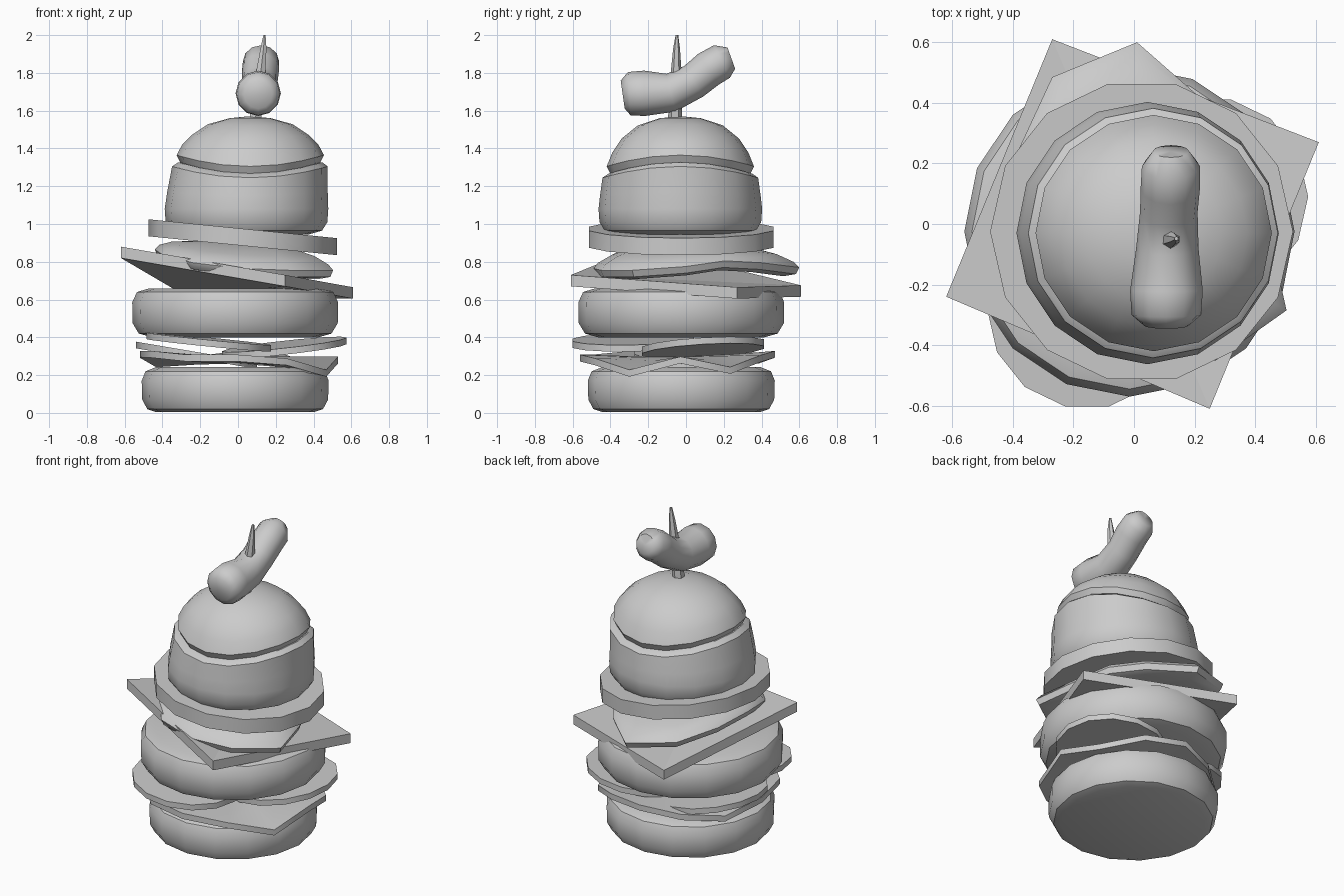
import bpy, bmesh, math
from mathutils import Vector, Matrix

if "Cube" in bpy.data.objects:
    bpy.data.objects.remove(bpy.data.objects["Cube"])


def finish(name, bm, angle=40):
    bmesh.ops.recalc_face_normals(bm, faces=bm.faces)
    me = bpy.data.meshes.new(name)
    bm.to_mesh(me)
    bm.free()
    ob = bpy.data.objects.new(name, me)
    bpy.context.collection.objects.link(ob)
    bpy.ops.object.select_all(action='DESELECT')
    ob.select_set(True)
    bpy.context.view_layer.objects.active = ob
    if angle:
        bpy.ops.object.shade_smooth_by_angle(angle=math.radians(angle))
    return ob


def loft(name, rings, angle=40):
    """Skin a list of equal-length point rings and close both ends."""
    bm = bmesh.new()
    vs = [[bm.verts.new(p) for p in r] for r in rings]
    n = len(vs[0])
    for a, b in zip(vs, vs[1:]):
        for i in range(n):
            j = (i + 1) % n
            bm.faces.new((a[i], a[j], b[j], b[i]))
    for end in (vs[0], vs[-1]):
        c = bm.verts.new(sum((v.co for v in end), Vector()) / n)
        for i in range(n):
            bm.faces.new((end[i], end[(i + 1) % n], c))
    return finish(name, bm, angle)


def turned(name, cx, cy, profile, n=16, wave=0, angle=40):
    """Lathe (radius, z, wave weight, x shift) rings about a vertical axis."""
    rings = []
    for r, z, *rest in profile:
        w, sx = (list(rest) + [0, 0])[:2]
        rings.append([Vector((cx + sx + r * math.cos(t), cy + r * math.sin(t),
                              z + w * wave * math.cos(2 * t)))
                      for t in (math.tau * i / n for i in range(n))])
    return loft(name, rings, angle)


def slice_disc(name, loc, r, thick, slope_x, slope_y, n=14):
    """Thin round slice, sheared so it leans on its neighbours."""
    rings = []
    for dz in (-thick / 2, thick / 2):
        rings.append([Vector((loc[0] + r * math.cos(t), loc[1] + r * math.sin(t),
                              loc[2] + dz + r * (slope_x * math.cos(t) + slope_y * math.sin(t))))
                      for t in (math.tau * i / n for i in range(n))])
    return loft(name, rings)


def sheet(name, cx, cy, cz, radii, heights, levels):
    """Irregular draped slab; levels are (radius scale, droop scale, z offset)."""
    n = len(radii)
    rings = [[Vector((cx + s * r * math.cos(math.tau * i / n),
                      cy + s * r * math.sin(math.tau * i / n),
                      cz + d * (h - cz) + dz))
              for i, (r, h) in enumerate(zip(radii, heights))]
             for s, d, dz in levels]
    return loft(name, rings, 50)


# bottom bun and patty
turned("bottom_bun", -.015, -.025,
       [(.42, .005), (.465, .02), (.492, .07), (.495, .17), (.475, .22), (.42, .242)])
turned("patty", -.015, -.025,
       [(.44, .40), (.51, .42), (.543, .475), (.545, .585), (.52, .64), (.46, .658)])

# wavy lettuce leaf
sheet("lettuce", 0, -.03, .28,
      [.53, .53, .5, .5, .48, .5, .52, .53, .54, .53, .52, .54],
      [.28, .225, .29, .31, .28, .26, .31, .31, .29, .29, .27, .21],
      [(.5, .3, -.018), (1, 1, -.018), (1, 1, .018), (.5, .3, .018)])

# three gherkin slices under the patty
slice_disc("gherkin_slice_front", (-.155, -.28, .375), .33, .035, -.10, .02)
slice_disc("gherkin_slice_right", (.245, .09, .345), .33, .035, .11, .06)
slice_disc("gherkin_slice_left", (-.22, .04, .305), .32, .035, -.17, 0)

# square cheese slice, folded along a diagonal
corners = [(-.62, -.24, .85), (.25, -.61, .70), (.61, .27, .635), (-.27, .61, .645)]
bm = bmesh.new()
lo = [bm.verts.new((x, y, z - .03)) for x, y, z in corners]
hi = [bm.verts.new((x, y, z + .03)) for x, y, z in corners]
for q in (lo, hi):
    bm.faces.new((q[0], q[1], q[3]))
    bm.faces.new((q[1], q[2], q[3]))
for i in range(4):
    j = (i + 1) % 4
    bm.faces.new((lo[i], lo[j], hi[j], hi[i]))
finish("cheese", bm, 0)

# soft drooping fried egg
sheet("egg", .01, 0, .85,
      [.43, .41, .46, .60, .56, .46, .45, .47, .50, .49, .52, .57],
      [.77, .80, .79, .765, .80, .83, .86, .83, .79, .76, .75, .75],
      [(.5, .3, -.05), (.86, .9, -.05), (.97, 1, -.03), (1, 1, .005),
       (.95, .95, .03), (.8, .7, .05), (.45, .2, .06)])

# tomato slice
slice_disc("tomato", (.025, -.025, .93), .5, .09, -.1, .0, 14)

# top bun with a wavy split and domed crown
turned("top_bun", .045, -.03,
       [(.33, .945), (.40, .965), (.428, 1.01), (.433, 1.08), (.425, 1.16, .3, .005),
        (.412, 1.275, 1, .018), (.38, 1.297, 1, .02)], 16, .03, 35)
turned("bun_crown", .065, -.03,
       [(.37, 1.295, 1), (.39, 1.335, 1), (.36, 1.40, .7), (.31, 1.462, .3),
        (.225, 1.525, .1), (.11, 1.56), (.03, 1.568)], 16, .03, 35)

# whole gherkin on top: (x, y, z, radius)
path = [(.107, -.335, 1.685, .075), (.107, -.30, 1.69, .115), (.107, -.22, 1.692, .12),
        (.11, -.08, 1.695, .103), (.115, .04, 1.755, .095), (.12, .12, 1.82, .098),
        (.122, .19, 1.86, .096), (.122, .24, 1.878, .06)]
pts = [Vector(p[:3]) for p in path]
rings = []
for k, p in enumerate(pts):
    d = (pts[min(k + 1, len(pts) - 1)] - pts[max(k - 1, 0)]).normalized()
    side = Vector((1, 0, 0))
    up = side.cross(d).normalized()
    rings.append([p + path[k][3] * (side * math.cos(t) + up * math.sin(t))
                  for t in (math.tau * i / 12 for i in range(12))])
loft("whole_gherkin", rings, 60)

# wooden pick
stick = [(.08, -.06, 1.45, .036), (.095, -.058, 1.58, .036), (.12, -.052, 1.80, .029),
         (.135, -.05, 1.93, .018), (.14, -.048, 2.0, .007)]
loft("pick", [[Vector((x + r * math.cos(t), y + r * math.sin(t), z))
               for t in (math.tau * (i + .5) / 6 for i in range(6))]
              for x, y, z, r in stick], 35)
